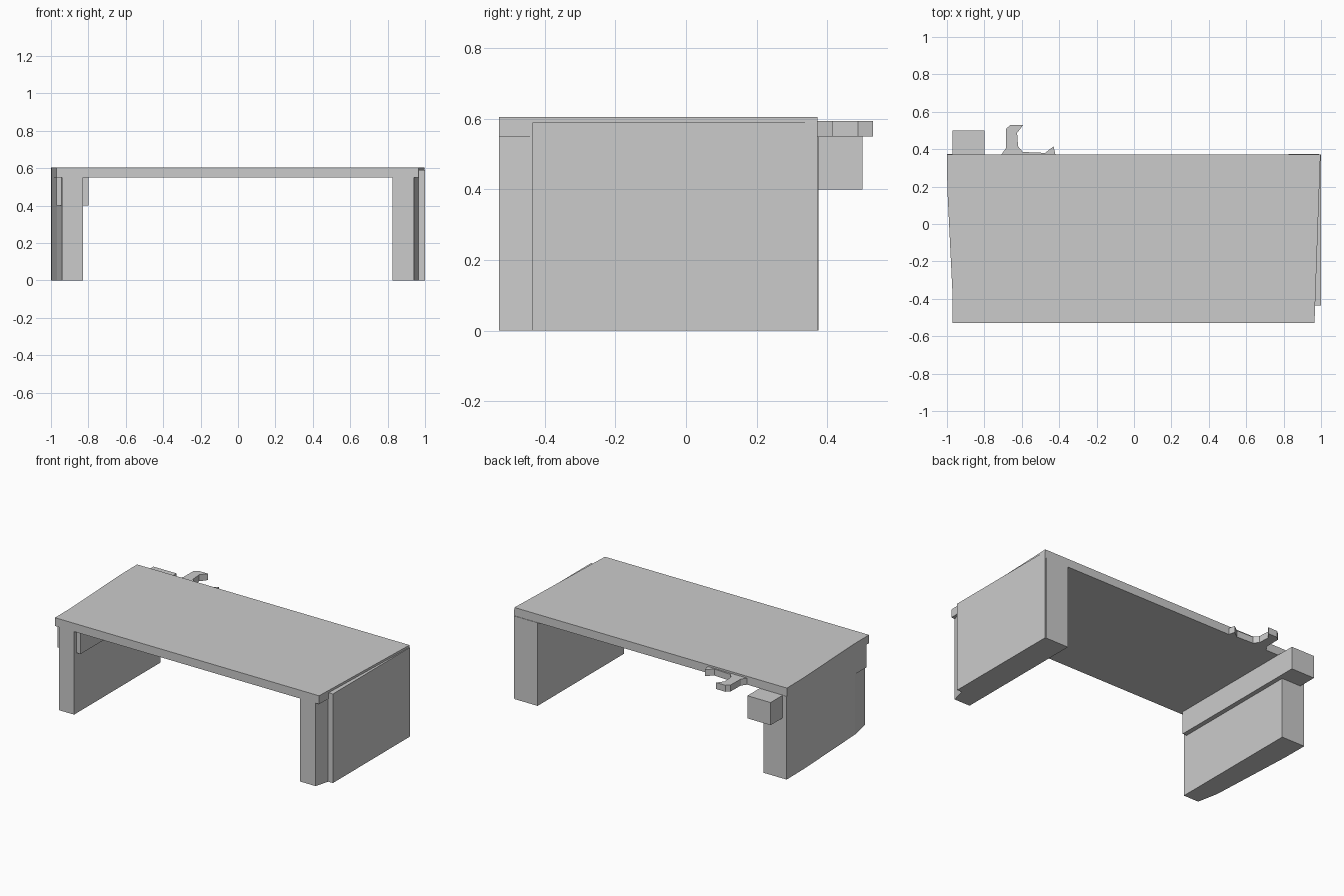
import bpy, bmesh

if "Cube" in bpy.data.objects:
    bpy.data.objects.remove(bpy.data.objects["Cube"])


def prism(name, outline, z0, z1):
    """Extrude a plan outline (x, y) from z0 up to z1."""
    bm = bmesh.new()
    face = bm.faces.new([bm.verts.new((x, y, z0)) for x, y in outline])
    top = bmesh.ops.extrude_face_region(bm, geom=[face])["geom"]
    bmesh.ops.translate(bm, vec=(0, 0, z1 - z0),
                        verts=[v for v in top if isinstance(v, bmesh.types.BMVert)])
    bmesh.ops.recalc_face_normals(bm, faces=bm.faces)
    mesh = bpy.data.meshes.new(name)
    bm.to_mesh(mesh)
    bm.free()
    obj = bpy.data.objects.new(name, mesh)
    bpy.context.collection.objects.link(obj)
    return obj


def box(name, x0, x1, y0, y1, z0, z1):
    return prism(name, [(x0, y0), (x1, y0), (x1, y1), (x0, y1)], z0, z1)


# Tapered table top
prism("table_top", [(-0.97, -0.53), (0.965, -0.53), (0.997, 0.372),
                    (-1.0, 0.372), (-0.998, 0.19), (-0.971, -0.36)], 0.55, 0.605)

# Slab legs with a chamfered front outer corner
prism("left_leg", [(-0.94, -0.53), (-0.83, -0.53), (-0.83, 0.375),
                   (-1.0, 0.375), (-0.998, 0.19), (-0.969, -0.385)], 0, 0.55)
prism("right_leg", [(0.825, -0.53), (0.94, -0.53), (0.967, -0.43),
                    (0.99, 0.375), (0.825, 0.375)], 0, 0.55)

# Outer panel on the right leg
box("right_panel", 0.965, 1.0, -0.435, 0.372, 0, 0.59)

# Bar running front to back through the left leg
box("left_bar", -0.97, -0.80, -0.505, 0.50, 0.40, 0.55)

# Flat hook at the back edge
prism("back_hook", [(-0.71, 0.37), (-0.685, 0.405), (-0.683, 0.51), (-0.66, 0.53),
                    (-0.592, 0.53), (-0.625, 0.487), (-0.62, 0.415), (-0.595, 0.385),
                    (-0.475, 0.38), (-0.43, 0.415), (-0.42, 0.37)], 0.55, 0.593)
